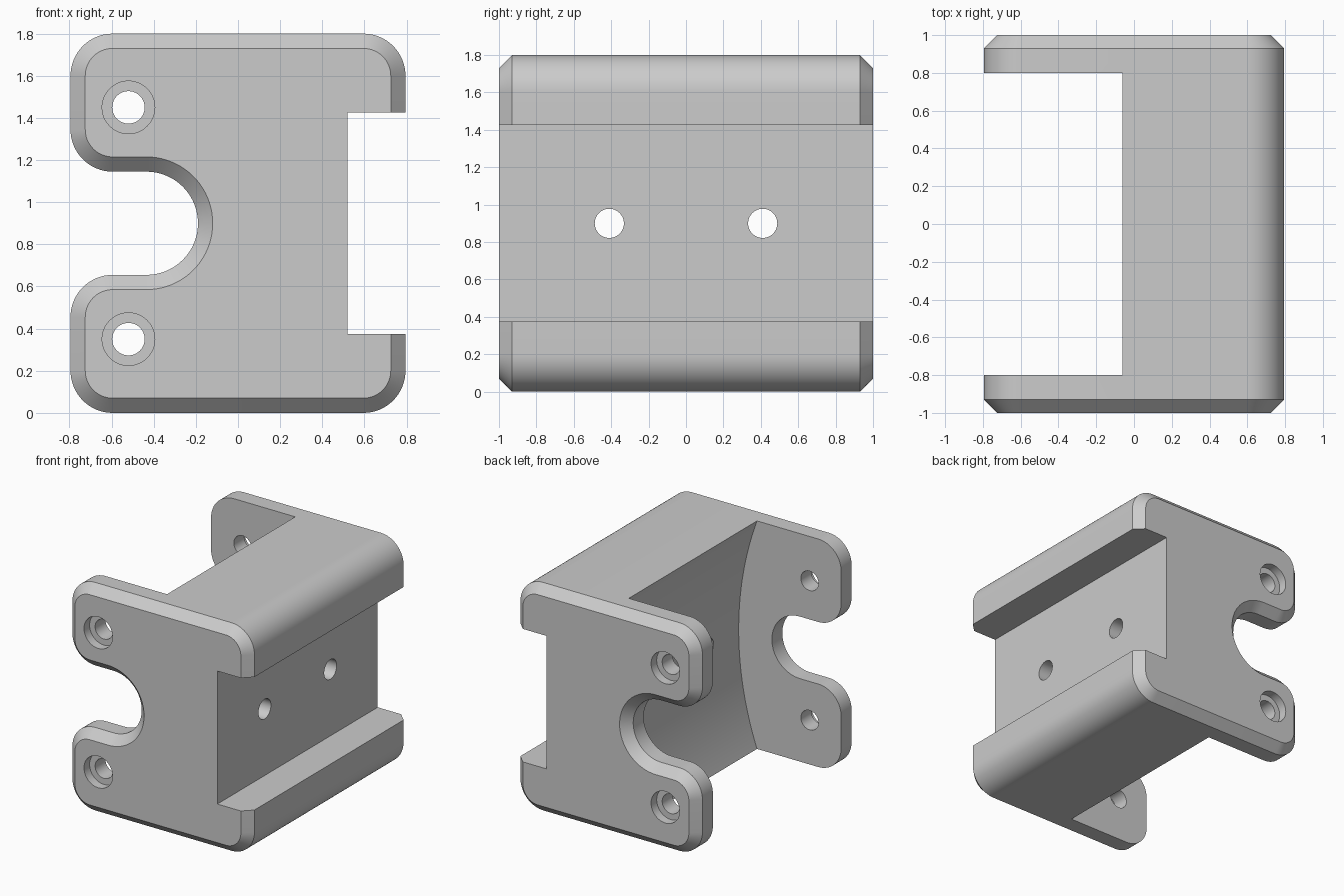
import bpy, bmesh, math
from mathutils import Matrix

if "Cube" in bpy.data.objects:
    bpy.data.objects.remove(bpy.data.objects["Cube"])

grey = bpy.data.materials.new("light grey")
grey.diffuse_color = (0.6, 0.6, 0.6, 1)
grey.use_nodes = True
grey.node_tree.nodes["Principled BSDF"].inputs["Base Color"].default_value = grey.diffuse_color


def make_object(name, bm):
    bmesh.ops.recalc_face_normals(bm, faces=bm.faces)
    mesh = bpy.data.meshes.new(name)
    bm.to_mesh(mesh)
    bm.free()
    mesh.materials.append(grey)
    ob = bpy.data.objects.new(name, mesh)
    bpy.context.collection.objects.link(ob)
    return ob


def loft(name, sections):
    """Skin matching (x, z) outlines placed at successive y values."""
    bm = bmesh.new()
    rings = [[bm.verts.new((x, y, z)) for x, z in pts] for y, pts in sections]
    n = len(rings[0])
    for a, b in zip(rings, rings[1:]):
        for i in range(n):
            j = (i + 1) % n
            bm.faces.new((a[i], a[j], b[j], b[i]))
    bm.faces.new(rings[0])
    bm.faces.new(rings[-1])
    return make_object(name, bm)


def arc(cx, cz, r, a0, a1, steps):
    angles = [math.radians(a0 + (a1 - a0) * i / steps) for i in range(steps + 1)]
    return [(cx + r * math.cos(a), cz + r * math.sin(a)) for a in angles]


def outline(inset):
    """Rounded plate with a U notch on the left, shrunk by inset."""
    r = 0.2 - inset
    return (arc(0.595, 1.6, r, 0, 90, 16) + arc(-0.595, 1.6, r, 90, 180, 16)
            + arc(-0.595, 1.345, r, 180, 270, 16)
            + arc(-0.435, 0.9, 0.245 + inset, 90, -90, 40)
            + arc(-0.595, 0.455, r, 90, 180, 16)
            + arc(-0.595, 0.2, r, 180, 270, 16) + arc(0.595, 0.2, r, 270, 360, 16))


def cylinder(name, centre, r, length, axis):
    bm = bmesh.new()
    rot = Matrix.Rotation(math.pi / 2, 4, axis)
    bmesh.ops.create_cone(bm, cap_ends=True, segments=48, radius1=r, radius2=r,
                          depth=length, matrix=Matrix.Translation(centre) @ rot)
    return make_object(name, bm)


# Body with chamfered ends
C = 0.07
body = loft("bracket_body", [(-1, outline(C)), (-1 + C, outline(0)),
                             (1 - C, outline(0)), (1, outline(C))])

# Hollow between the end plates, with a shallow concave back wall
R = 2.61
half = math.degrees(math.asin(0.95 / R))
hollow = [(-1.2, 1.85), (-1.2, -0.05)] + arc(0.10 - R, 0.9, R, -half, half, 48)
cutters = [loft("hollow_cutter", [(-0.8, hollow), (0.8, hollow)])]

# Channel on the right side
channel = [(0.52, 0.375), (1, 0.375), (1, 1.425), (0.52, 1.425)]
cutters.append(loft("channel_cutter", [(-1.2, channel), (1.2, channel)]))

# Counterbored holes in both end plates
for z in (0.35, 1.45):
    cutters.append(cylinder("plate_hole_cutter", (-0.52, 0, z), 0.077, 2.4, 'X'))
    for s in (-1, 1):
        cutters.append(cylinder("counterbore_cutter", (-0.52, s * 1.03, z), 0.125, 0.2, 'X'))

# Screw holes through the channel wall
for y in (-0.41, 0.41):
    cutters.append(cylinder("wall_hole_cutter", (0.3, y, 0.9), 0.078, 1.0, 'Y'))

bpy.context.view_layer.objects.active = body
body.select_set(True)
for cutter in cutters:
    mod = body.modifiers.new("cut", 'BOOLEAN')
    mod.operation, mod.solver, mod.object = 'DIFFERENCE', 'EXACT', cutter
    bpy.ops.object.modifier_apply(modifier=mod.name)
    bpy.data.objects.remove(cutter)

bpy.ops.object.shade_smooth_by_angle(angle=math.radians(30))
